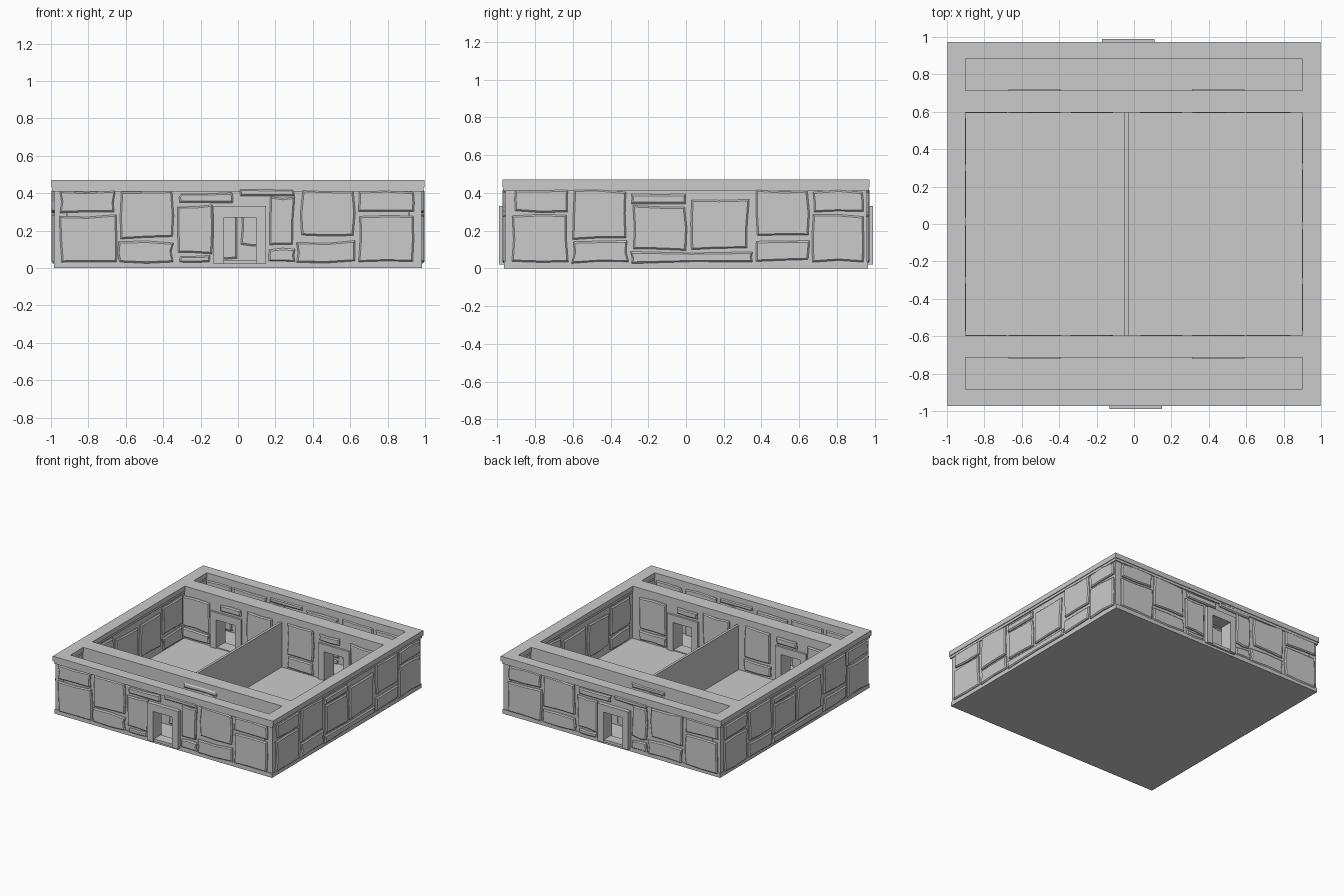
import bpy, bmesh, random
from mathutils import Vector

if "Cube" in bpy.data.objects:
    bpy.data.objects.remove(bpy.data.objects["Cube"])

random.seed(4)
DOOR_W, FRAME_W, DOOR_H, FRAME_H, FLOOR = 0.17, 0.28, 0.27, 0.33, 0.035


def add_box(bm, x0, x1, y0, y1, z0, z1):
    v = [bm.verts.new((x, y, z)) for z in (z0, z1)
         for x, y in ((x0, y0), (x1, y0), (x1, y1), (x0, y1))]
    for f in ((3, 2, 1, 0), (4, 5, 6, 7), (0, 1, 5, 4), (1, 2, 6, 5), (2, 3, 7, 6), (3, 0, 4, 7)):
        bm.faces.new([v[i] for i in f])


def make(name, bm):
    bmesh.ops.recalc_face_normals(bm, faces=bm.faces)
    me = bpy.data.meshes.new(name)
    bm.to_mesh(me)
    bm.free()
    ob = bpy.data.objects.new(name, me)
    bpy.context.collection.objects.link(ob)
    return ob


def boxes(name, *items):
    bm = bmesh.new()
    for b in items:
        add_box(bm, *b)
    return make(name, bm)


def cross_wall(name, y0, y1, doors):
    # wall along x, split around its doorways with lintels above
    items, x = [], -0.912
    for d in doors:
        items.append((x, d - DOOR_W / 2, y0, y1, 0.02, 0.42))
        items.append((d - DOOR_W / 2, d + DOOR_W / 2, y0, y1, DOOR_H, 0.42))
        x = d + DOOR_W / 2
    items.append((x, 0.912, y0, y1, 0.02, 0.42))
    boxes(name, *items)


def door_frame(name, x, y0, y1):
    a, b = DOOR_W / 2, FRAME_W / 2
    ob = boxes(name, (x - b, x - a, y0, y1, 0.02, FRAME_H), (x + a, x + b, y0, y1, 0.02, FRAME_H),
               (x - a, x + a, y0, y1, DOOR_H, FRAME_H),
               (x - a, x + a, y0 + .01, y1 - .01, 0.02, 0.042))
    return ob


def stones(name, origin, normal, layout, depth=0.016, limit=1.0, door=None):
    # chamfered irregular blocks laid on a wall face
    n = Vector(normal)
    u = Vector((0, 0, 1)).cross(n)
    o = Vector(origin)
    bm = bmesh.new()
    for u0, u1, z0, z1 in layout:
        if u0 < -limit or u1 > limit:
            continue
        j = min(0.008, (z1 - z0) * 0.1)
        mu, mz = (u0 + u1) / 2, (z0 + z1) / 2
        ring = [(u0, z0), (mu, z0), (u1, z0), (u1, mz), (u1, z1), (mu, z1), (u0, z1), (u0, mz)]
        ring = [(a + random.uniform(-j, j), b + random.uniform(-j, j)) for a, b in ring]
        levels = []
        for d, c in ((-0.01, 0), (depth * 0.5, 0), (depth, 0.008)):
            su, sz = 1 - 2 * c / (u1 - u0), 1 - 2 * c / (z1 - z0)
            levels.append([bm.verts.new(o + u * (mu + (a - mu) * su) + n * d
                                        + Vector((0, 0, mz + (b - mz) * sz))) for a, b in ring])
        for lo, hi in zip(levels, levels[1:]):
            for i in range(8):
                k = (i + 1) % 8
                bm.faces.new((lo[i], lo[k], hi[k], hi[i]))
        bm.faces.new(levels[-1])
        bm.faces.new(levels[0][::-1])
    make(name, bm)


# stone layouts: along wall from-to, height from-to
ends = [(-.95, -.66, .30, .41), (-.95, -.65, .03, .28), (-.63, -.35, .16, .41), (-.64, -.35, .03, .14),
        (.34, .62, .17, .41), (.32, .62, .03, .14), (.65, .94, .30, .41), (.65, .94, .03, .28)]
door_side = ends + [(-.32, -.14, .08, .33), (-.31, -.03, .35, .40), (-.31, -.15, .03, .065),
                    (.01, .30, .385, .42), (.17, .30, .13, .375), (.17, .30, .03, .10)]
plain_side = [(-.91, -.63, .30, .41), (-.92, -.63, .03, .28), (-.60, -.32, .16, .41), (-.60, -.31, .03, .14),
              (-.29, 0, .345, .39), (-.28, 0, .10, .33), (.03, .33, .10, .36), (.37, .65, .17, .41),
              (.37, .65, .04, .14), (.67, .94, .30, .41), (.67, .94, .04, .28), (-.29, .35, .03, .085)]
half = [(.07, .30, .16, .41), (.07, .30, .05, .14), (.36, .54, .35, .40), (.64, .88, .14, .39), (.64, .88, .05, .12)]
room_doors = half + [(-b, -a, c, d) for a, b, c, d in half]
room_side = [(-.57, -.32, .16, .40), (-.57, -.32, .05, .14), (-.29, 0, .10, .36),
             (.03, .29, .10, .36), (.32, .57, .17, .40), (.32, .57, .05, .15)]
passage = [s for s in door_side if -.9 < s[0] and s[1] < .9] + \
          [(-.88, -.66, .05, .28), (-.88, -.66, .30, .41), (.65, .88, .05, .28), (.65, .88, .30, .41)]
passage_back = passage + [(-.12, .0, .05, .32), (.02, .14, .12, .32)]

# base slab and floor
boxes("floor_base", (-.985, .985, -.965, .965, 0, FLOOR))

# rim and the recessed course beneath it
for nm, e, z0, z1 in (("rim", 0, .43, .47), ("rim_course", .006, .41, .432)):
    bars = []
    for s in (-1, 1):
        bars.append((*sorted((s * (.90 + e), s * (.997 - e))), -.973 + e, .973 - e, z0, z1))
        for a, b in ((.597, .715), (.882, .973)):
            bars.append((-.90 - e, .90 + e, *sorted((s * (a + e), s * (b - e))), z0, z1))
    boxes(nm, *bars)

# long side walls and room partition
for s, nm in ((-1, "left"), (1, "right")):
    boxes(nm + "_wall", (*sorted((s * .914, s * .982)), -.957, .957, .02, .42))
    stones(nm + "_outer_stones", (s * .982, 0, 0), (s, 0, 0), plain_side)
    stones(nm + "_room_stones", (s * .914, 0, 0), (-s, 0, 0), room_side)
boxes("partition", (-.05, -.03, -.61, .61, .02, .40))

# front and back walls, passage walls, doors and stones
inner = (-.53, .45)
for s, nm, dx in ((-1, "front", .01), (1, "back", -.03)):
    cross_wall(nm + "_wall", *sorted((s * .895, s * .957)), (dx,))
    cross_wall(nm + "_passage_wall", *sorted((s * .61, s * .703)), inner)
    door_frame(nm + "_door_frame", dx, *sorted((s * .882, s * .99)))
    for i, x in enumerate(inner):
        door_frame(f"{nm}_room_door_frame_{i + 1}", x, *sorted((s * .594, s * .718)))
    stones(nm + "_outer_stones", (dx - .01 if s < 0 else -.02, s * .957, 0), (0, s, 0), door_side)
    stones(nm + "_passage_outer_stones", (dx, s * .895, 0), (0, -s, 0),
           [(-b, -a, c, d) for a, b, c, d in passage], .013)
    stones(nm + "_passage_inner_stones", (0, s * .703, 0), (0, s, 0),
           [p for p in passage_back if abs(p[0]) < .3 and abs(p[1]) < .31], .012)
    stones(nm + "_room_stones", (-.04, s * .61, 0), (0, -s, 0), room_doors)
